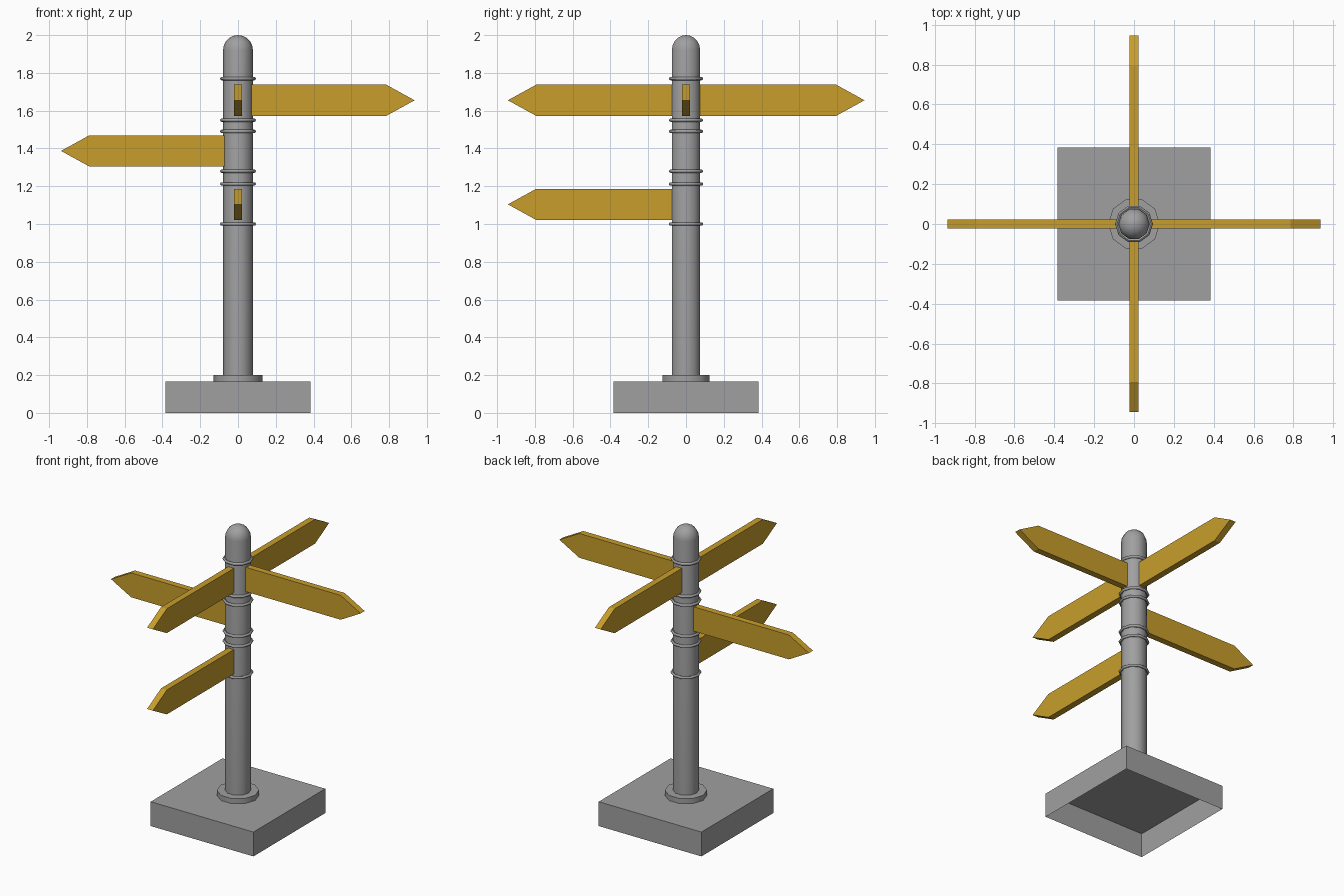
import bpy, bmesh, math
from mathutils import Matrix

if "Cube" in bpy.data.objects:
    bpy.data.objects.remove(bpy.data.objects["Cube"])

SIDES = 10
POLE_R = 0.079


def material(name, rgb):
    m = bpy.data.materials.new(name)
    m.diffuse_color = (*rgb, 1)
    m.use_nodes = True
    m.node_tree.nodes["Principled BSDF"].inputs["Base Color"].default_value = m.diffuse_color
    return m


GREY = material("grey_metal", (0.352, 0.352, 0.352))
GOLD = material("gold_paint", (0.578, 0.337, 0.024))


def make_object(name, bm, mat, smooth=False):
    bmesh.ops.recalc_face_normals(bm, faces=bm.faces)
    mesh = bpy.data.meshes.new(name)
    bm.to_mesh(mesh)
    bm.free()
    mesh.materials.append(mat)
    ob = bpy.data.objects.new(name, mesh)
    bpy.context.collection.objects.link(ob)
    if smooth:
        bpy.ops.object.select_all(action='DESELECT')
        ob.select_set(True)
        bpy.context.view_layer.objects.active = ob
        bpy.ops.object.shade_smooth_by_angle(angle=math.radians(46))
    return ob


def lathe(name, profile, mat, closed=False):
    """Spin an (r, z) profile around the z axis."""
    bm = bmesh.new()
    verts = [bm.verts.new((r, 0, z)) for r, z in profile]
    edges = [bm.edges.new(p) for p in zip(verts, verts[1:])]
    if closed:
        edges.append(bm.edges.new((verts[-1], verts[0])))
    bmesh.ops.spin(bm, geom=verts + edges, cent=(0, 0, 0), axis=(0, 0, 1),
                   angle=math.tau, steps=SIDES)
    bmesh.ops.remove_doubles(bm, verts=bm.verts, dist=1e-5)
    return make_object(name, bm, mat, smooth=True)


# Base block, hollow underneath
bm = bmesh.new()
bmesh.ops.create_cube(bm, size=1, matrix=Matrix.Translation((0, 0, 0.0825))
                      @ Matrix.Diagonal((0.77, 0.77, 0.165, 1)))
bm.normal_update()
base = make_object("base_block", bm, GREY)
bm = bmesh.new()
bm.from_mesh(base.data)
bmesh.ops.delete(bm, geom=[f for f in bm.faces if f.normal.z < -0.5], context='FACES_ONLY')
bm.to_mesh(base.data)
bm.free()

# Collar at the foot of the pole
lathe("foot_collar", [(0.13, 0.165), (0.13, 0.2), (POLE_R, 0.2)], GREY)

# Pole with rounded top
dome = [(POLE_R * math.cos(a), 1.92 + 0.08 * math.sin(a))
        for a in (i * math.pi / 10 for i in range(5))]
lathe("pole", [(POLE_R, 0.165)] + dome + [(0, 2.0)], GREY)

# Clamp rings above and below each sign level
for i, z in enumerate((1.77, 1.55, 1.49, 1.28, 1.212, 1.0)):
    section = [(0.086 + 0.009 * math.cos(a), z + 0.009 * math.sin(a))
               for a in (k * math.tau / 8 for k in range(8))]
    lathe(f"clamp_ring_{i + 1}", section, GREY, closed=True)


def arrow_sign(name, angle, z, tip):
    """Pointed board reaching outward from the pole."""
    h, t = 0.0825, 0.0215
    outline = [(0.07, -h), (tip - 0.15, -h), (tip, 0), (tip - 0.15, h), (0.07, h)]
    bm = bmesh.new()
    face = bm.faces.new([bm.verts.new((x, -t, y)) for x, y in outline])
    ext = bmesh.ops.extrude_face_region(bm, geom=[face])["geom"]
    bmesh.ops.translate(bm, vec=(0, 2 * t, 0),
                        verts=[g for g in ext if isinstance(g, bmesh.types.BMVert)])
    bm.transform(Matrix.Translation((0, 0, z))
                 @ Matrix.Rotation(math.radians(angle), 4, 'Z'))
    make_object(name, bm, GOLD)


# Direction signs
arrow_sign("sign_right", 0, 1.655, 0.935)
arrow_sign("sign_back", 90, 1.655, 0.945)
arrow_sign("sign_front_upper", -90, 1.655, 0.943)
arrow_sign("sign_left", 180, 1.387, 0.937)
arrow_sign("sign_front_lower", -90, 1.104, 0.943)
